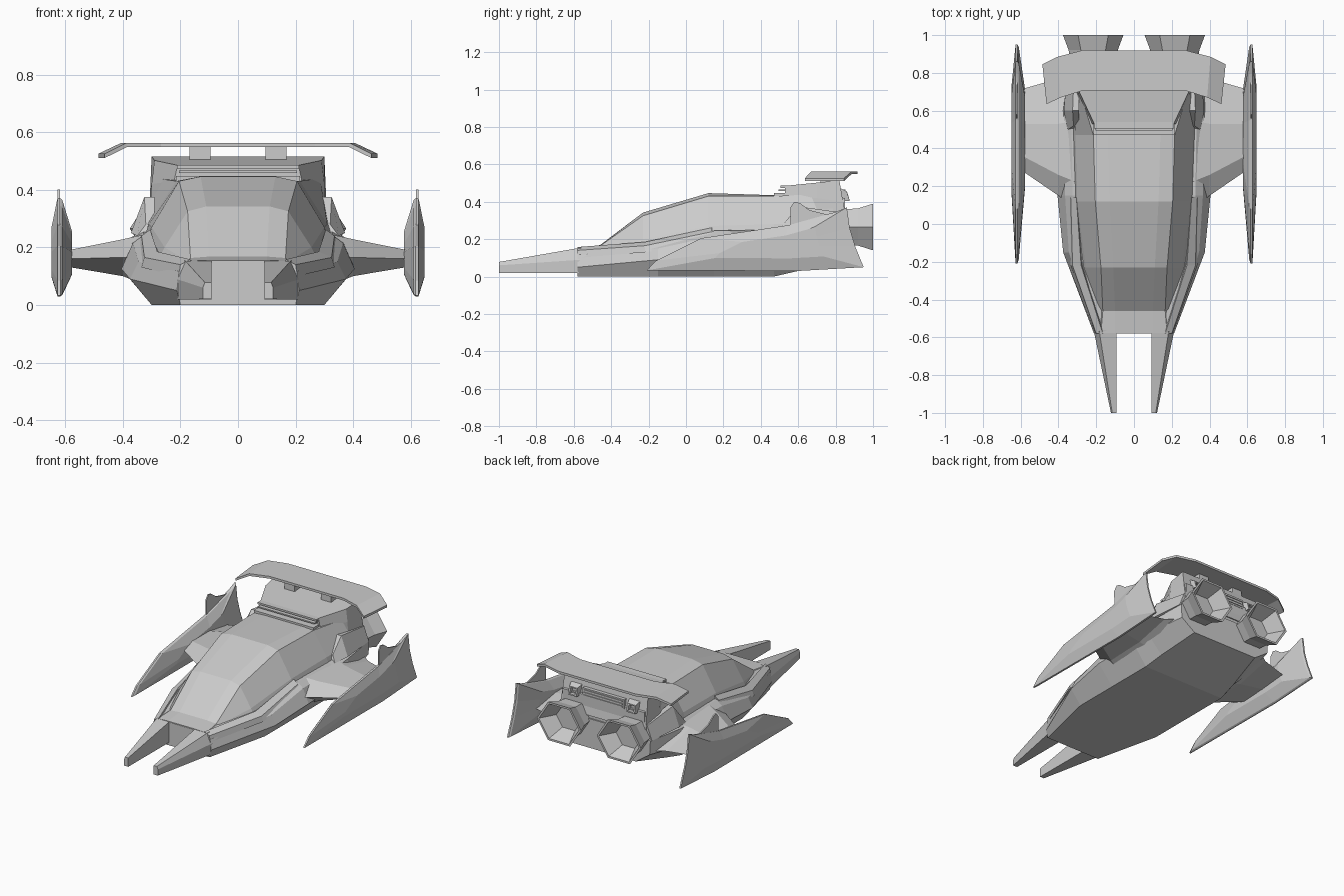
import bpy, bmesh
from math import cos, sin, pi


def loft(name, rings, mirror=False):
    """Skin a list of equal-length point rings and cap both ends."""
    bm = bmesh.new()
    vs = [[bm.verts.new(p) for p in r] for r in rings]
    n = len(rings[0])
    for a, b in zip(vs, vs[1:]):
        for i in range(n):
            j = (i + 1) % n
            bm.faces.new((a[i], a[j], b[j], b[i]))
    bm.faces.new(vs[0])
    bm.faces.new(vs[-1])
    bmesh.ops.recalc_face_normals(bm, faces=bm.faces)
    me = bpy.data.meshes.new(name)
    bm.to_mesh(me)
    bm.free()
    ob = bpy.data.objects.new(name, me)
    bpy.context.collection.objects.link(ob)
    if mirror:
        m = ob.modifiers.new("mirror", 'MIRROR')
        m.use_mirror_merge = False
    return ob


def sym(y, half):
    """Full cross-section at y from half-section (x, z) or (x, z, dy) points."""
    pts = [(p[0], y + (p[2] if len(p) > 2 else 0), p[1]) for p in half]
    return pts + [(-x, yy, z) for x, yy, z in reversed(pts)]


def box(name, x, y, z, mirror=False):
    return loft(name, [[(x[0], v, z[0]), (x[1], v, z[0]), (x[1], v, z[1]), (x[0], v, z[1])]
                       for v in y], mirror)


# Lower hull with chined sides
loft("lower_hull", [
    sym(-0.58, [(.20, 0), (.212, .05), (.205, .115), (.17, .15)]),
    sym(-0.15, [(.30, 0), (.375, .09), (.345, .15), (.29, .185)]),
    sym(0.15, [(.30, 0), (.405, .125), (.365, .215), (.325, .245)]),
    sym(0.47, [(.30, 0), (.40, .13), (.37, .225), (.33, .25)]),
    sym(0.60, [(.285, .03), (.395, .14), (.37, .235), (.33, .26)]),
    sym(0.86, [(.24, .09), (.34, .16), (.345, .25), (.31, .28)]),
])

# Canopy and upper fuselage
loft("canopy", [
    sym(-0.578, [(.19, .09), (.185, .14), (.175, .152), (.10, .155)]),
    sym(-0.46, [(.21, .10), (.18, .155), (.165, .163), (.10, .168)]),
    sym(-0.23, [(.285, .14), (.255, .20), (.175, .325), (.11, .342)]),
    sym(0.12, [(.32, .20), (.30, .27), (.205, .43), (.13, .446)]),
    sym(0.47, [(.33, .22), (.31, .28), (.215, .43), (.14, .435)]),
    sym(0.70, [(.33, .22), (.32, .29), (.285, .44), (.16, .44)]),
    sym(0.85, [(.31, .20), (.30, .30), (.295, .42), (.16, .42)]),
])

# Raised rear deck, sloping in at the back
loft("rear_deck", [
    sym(0.53, [(.225, .40), (.222, .43), (.21, .485)]),
    sym(0.70, [(.305, .34), (.30, .42), (.29, .502)]),
    sym(0.84, [(.31, .30, .02), (.305, .40), (.30, .515, -.02)]),
])

# Vent in front of the deck
box("vent_base", (-.215, .215), (.47, .54), (.42, .447))
box("vent_slat", (-.205, .205), (.495, .53), (.458, .466))
box("vent_lip", (-.212, .212), (.505, .545), (.474, .486))

# Side rails alongside the canopy
loft("side_rail", [
    [(.16, -.58, .10), (.206, -.58, .10), (.20, -.58, .14), (.165, -.58, .158)],
    [(.24, -.22, .13), (.335, -.22, .13), (.325, -.22, .165), (.28, -.22, .185)],
    [(.28, .14, .18), (.365, .14, .18), (.335, .14, .24), (.305, .14, .262)],
], True)

# Twin nose prongs
loft("nose_prong", [
    [(.092, -1, .02), (.122, -1, .02), (.122, -1, .06), (.115, -1, .078), (.092, -1, .078)],
    [(.092, -.56, .018), (.21, -.56, .018), (.214, -.56, .09), (.185, -.56, .155), (.092, -.56, .155)],
], True)

# Wings: six-sided section from root to tip
def wing_ring(x, y0, y1, y2, y3, zb, zm, zt):
    return [(x, y0, zm), (x, y1, zb), (x, y2, zb + .01), (x, y3, zm), (x, y2, zt), (x, y1, zt)]

loft("wing", [
    wing_ring(.30, .08, .22, .55, .84, .06, .17, .25),
    wing_ring(.40, .15, .26, .53, .77, .10, .165, .228),
    wing_ring(.59, .28, .36, .53, .715, .132, .16, .19),
], True)

# Side fairings above the wing roots
loft("side_fairing", [
    [(.29, .50, .24), (.35, .50, .24), (.32, .52, .28), (.29, .52, .28)],
    [(.29, .60, .22), (.372, .60, .25), (.325, .60, .375), (.29, .60, .375)],
    [(.29, .85, .22), (.35, .85, .25), (.315, .85, .34), (.29, .85, .34)],
], True)

# Long vertical fins, lens-shaped in thickness
outline = [(-.21, .033), (.60, .03), (.95, .05), (.905, .16), (.875, .26), (.86, .37),
           (.80, .345), (.55, .275), (.08, .205), (-.16, .085)]

def fin_ring(x, s):
    return [(x, .52 + (y - .52) * s, .165 + (z - .165) * s) for y, z in outline]

loft("side_fin", [fin_ring(.577, .45), fin_ring(.61, .97), fin_ring(.617, 1),
                  fin_ring(.627, 1), fin_ring(.648, .5)], True)

# Curved crest on top of each fin
crest = [(.56, .25), (.558, .37), (.58, .40), (.61, .392), (.66, .355), (.75, .333), (.80, .343), (.80, .25)]
loft("fin_crest", [[(x, y, z) for y, z in crest] for x in (.618, .626)], True)

# Rear spoiler: swept, with drooping tips
stations = [(.28, .708, .918, .563), (.405, .67, .885, .563), (.485, .635, .845, .525)]
full = [(-x, a, b, z) for x, a, b, z in reversed(stations)] + stations
loft("spoiler", [[(x * .955, a, z), (x, b, z), (x, b, z - .015), (x * .955, a, z - .015)]
                 for x, a, b, z in full])
box("spoiler_strut", (.095, .168), (.72, .82), (.495, .552), True)

# Hexagonal engine nozzles with hollow mouths
def hexagon(y, r, rz):
    return [(.216 + r * cos(i * pi / 3), y, .265 + rz * sin(i * pi / 3)) for i in range(6)]

loft("engine_nozzle", [hexagon(.80, .115, .105), hexagon(.92, .13, .115), hexagon(1.0, .16, .144),
                       hexagon(1.0, .145, .13), hexagon(.90, .09, .08)], True)

# Rear grille and brackets between the engines and the spoiler
box("grille_panel", (-.15, .15), (.82, .852), (.405, .465))
for i in range(3):
    z = .415 + i * .017
    box("grille_bar", (-.14, .14), (.85, .857), (z, z + .007))
loft("rear_bracket", [
    [(.17, .82, .40), (.25, .82, .40), (.25, .82, .475), (.17, .82, .475)],
    [(.18, .875, .405), (.24, .875, .405), (.24, .86, .455), (.18, .86, .455)],
    [(.19, .874, .412), (.23, .874, .412), (.23, .86, .447), (.19, .86, .447)],
    [(.19, .84, .412), (.23, .84, .412), (.23, .84, .447), (.19, .84, .447)],
], True)
